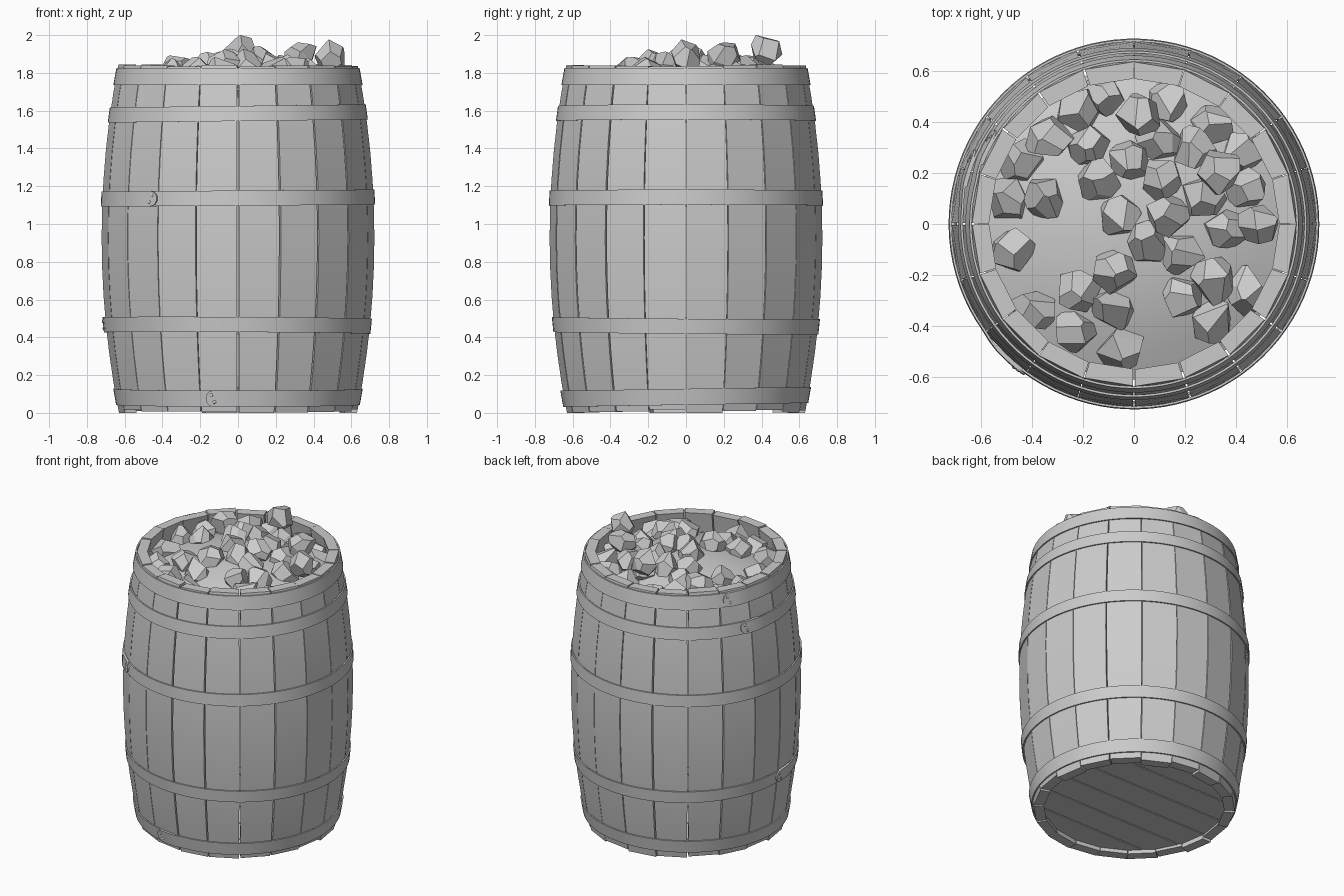
import bpy, bmesh, math, random
from mathutils import Vector

random.seed(4)
cube = bpy.data.objects.get("Cube")
if cube:
    bpy.data.objects.remove(cube, do_unlink=True)

grey = bpy.data.materials.new("plain_grey")
grey.use_nodes = True
grey.diffuse_color = (0.6, 0.6, 0.6, 1)
bsdf = grey.node_tree.nodes["Principled BSDF"]
bsdf.inputs["Base Color"].default_value = (0.6, 0.6, 0.6, 1)
bsdf.inputs["Roughness"].default_value = 0.8


def finish(bm, name, smooth=True):
    bmesh.ops.recalc_face_normals(bm, faces=bm.faces)
    mesh = bpy.data.meshes.new(name)
    bm.to_mesh(mesh)
    bm.free()
    mesh.materials.append(grey)
    obj = bpy.data.objects.new(name, mesh)
    bpy.context.collection.objects.link(obj)
    if smooth:
        bpy.ops.object.select_all(action='DESELECT')
        obj.select_set(True)
        bpy.context.view_layer.objects.active = obj
        bpy.ops.object.shade_smooth_by_angle(angle=math.radians(30))
    return obj


def loft(bm, rings):
    """Join equal rings of points into a capped solid."""
    loops = [[bm.verts.new(p) for p in ring] for ring in rings]
    n = len(loops[0])
    for a, b in zip(loops, loops[1:]):
        for i in range(n):
            j = (i + 1) % n
            bm.faces.new((a[i], a[j], b[j], b[i]))
    bm.faces.new(loops[0])
    bm.faces.new(loops[-1])


def polar(r, a, z):
    return Vector((r * math.cos(a), r * math.sin(a), z))


def bulge(z):
    """Outer radius of the barrel at a height."""
    return 0.722 - 0.088 * ((z - 0.93) / 0.91) ** 2


# Staves: twenty flat-faced bowed boards with narrow uneven gaps
STAVES, WALL = 20, 0.066
STEP = math.tau / STAVES
gaps = [random.uniform(0.002, 0.007) for _ in range(STAVES)]
bm = bmesh.new()
for k in range(STAVES):
    a0 = k * STEP + gaps[k]
    a1 = (k + 1) * STEP - gaps[(k + 1) % STAVES]
    bottom = 0.0 if k % 5 == 0 else random.uniform(0.0, 0.018)
    top = random.uniform(1.832, 1.845)
    rings = []
    for i in range(13):
        z = bottom + (top - bottom) * i / 12
        r = bulge(z)
        rings.append([polar(r, a0, z), polar(r, a1, z),
                      polar(r - WALL, a1, z), polar(r - WALL, a0, z)])
    loft(bm, rings)
finish(bm, "staves")


# Hoops: bands that overlap themselves, ending in a rounded riveted tab
def hoop(name, z, height, end_deg, turn, tilt_x=0.0, tilt_y=0.0):
    bm = bmesh.new()
    end, overlap, count = math.radians(end_deg), 0.22, 96
    start = -(math.tau + overlap)
    steps = [start + (math.tau + overlap - 0.06) * i / count for i in range(count)]
    steps += [-0.06 + 0.06 * math.sin(i / 8 * math.pi / 2) for i in range(9)]

    def place(s, v, out):
        a = end + turn * s
        zz = z + tilt_x * math.cos(a) + tilt_y * math.sin(a) + v
        lift = 0.008 * min(1, max(0, (s + overlap + 0.1) / 0.1))
        return polar(bulge(zz) + lift + out, a, zz)

    for_rings = []
    for s in steps:
        t = max(0.0, (s + 0.06) / 0.06)
        h = height / 2 * max(0.08, math.sqrt(max(0.0, 1 - t * t)))
        for_rings.append([place(s, -h, -0.002), place(s, h, -0.002),
                          place(s, h, 0.007), place(s, -h, 0.007)])
    loft(bm, for_rings)
    finish(bm, name)
    # rivets
    bm = bmesh.new()
    for s, v in ((-0.045, 0.018), (-0.07, -0.018)):
        p = place(s, v, 0.006)
        geo = bmesh.ops.create_uvsphere(bm, u_segments=10, v_segments=6, radius=0.010)
        axis = Vector((p.x, p.y, 0)).normalized()
        for w in geo["verts"]:
            w.co -= axis * w.co.dot(axis) * 0.4
            w.co += p
    finish(bm, name + "_rivets")


hoop("hoop_bottom", 0.085, 0.085, -105, -1, 0.0, 0.010)
hoop("hoop_lower", 0.462, 0.08, 178, -1, -0.004, -0.006)
hoop("hoop_middle", 1.137, 0.08, -126, 1, 0.005, 0.0)
hoop("hoop_upper", 1.585, 0.08, 155, -1, 0.008, 0.0)
hoop("hoop_top", 1.780, 0.09, 146, -1)

# Bottom: straight planks trimmed to a disc
PLANKS, DISC = 6, 0.592
bm = bmesh.new()
for k in range(PLANKS):
    y0 = -DISC + 2 * DISC * k / PLANKS + 0.004
    y1 = -DISC + 2 * DISC * (k + 1) / PLANKS - 0.004
    ys = [y0 + (y1 - y0) * i / 8 for i in range(9)]
    right = [(math.sqrt(DISC ** 2 - y * y), y) for y in ys]
    outline = right + [(-x, y) for x, y in reversed(right)]
    loft(bm, [[(x, y, z) for x, y in outline] for z in (0.035, 0.07)])
finish(bm, "bottom_planks")


# Fill: a smooth mound inside the rim
def mound(r):
    return 1.835 - 0.145 * (r / 0.61) ** 2


bm = bmesh.new()
SEG = 40
rows = [[bm.verts.new(polar(r, i * math.tau / SEG, mound(r))) for i in range(SEG)]
        for r in (0.1, 0.2, 0.3, 0.4, 0.5, 0.61)]
tip = bm.verts.new((0, 0, mound(0)))
for i in range(SEG):
    j = (i + 1) % SEG
    bm.faces.new((tip, rows[0][i], rows[0][j]))
    for a, b in zip(rows, rows[1:]):
        bm.faces.new((a[i], b[i], b[j], a[j]))
fill = finish(bm, "fill_mound")
if fill.data.polygons[0].normal.z < 0:
    fill.data.flip_normals()

# Stones: lumps cut from a cube by jittered planes, (x, y, extra height)
STONES = [
    (-.12, .50, 0), (.13, .47, 0), (-.22, .44, .03), (.02, .43, .14), (.31, .39, 0),
    (-.33, .34, .05), (-.18, .30, 0), (.10, .33, 0), (.24, .29, .02), (.42, .28, .03),
    (-.44, .25, 0), (-.02, .25, .02), (.11, .18, .01), (.33, .20, .09), (.27, .10, 0),
    (-.14, .17, 0), (.44, .14, 0), (-.35, .11, 0), (-.49, .09, 0), (-.06, .03, 0),
    (.13, .04, .02), (.36, -.02, 0), (.49, 0, .14), (.05, -.07, 0), (.18, -.11, 0),
    (-.48, -.10, 0), (-.08, -.18, .01), (.31, -.21, .01), (-.22, -.26, 0),
    (.44, -.27, 0), (.19, -.28, 0), (-.39, -.34, .02), (-.08, -.33, 0),
    (.30, -.38, 0), (-.23, -.42, 0), (-.05, -.49, 0)]


def stone(index, x, y, extra):
    bm = bmesh.new()
    bmesh.ops.create_cube(bm, size=0.3)
    twist = random.uniform(0, math.tau)
    for i in range(13):
        h = 1 - 2 * (i + 0.5) / 13
        n = polar(math.sqrt(1 - h * h), twist + i * 2.39996, h)
        n += Vector([random.uniform(-0.3, 0.3) for _ in range(3)])
        n.normalize()
        cut = bmesh.ops.bisect_plane(
            bm, geom=bm.verts[:] + bm.edges[:] + bm.faces[:], dist=1e-5,
            plane_co=n * random.uniform(0.062, 0.076), plane_no=n, clear_outer=True)
        edges = [e for e in cut["geom_cut"] if isinstance(e, bmesh.types.BMEdge)]
        if edges:
            bmesh.ops.holes_fill(bm, edges=edges, sides=0)
    high = max(v.co.z for v in bm.verts)
    top = mound(math.hypot(x, y)) + 0.095 + extra
    if index == 3:
        top = 2.0
    bmesh.ops.translate(bm, verts=bm.verts, vec=(x, y, top - high))
    finish(bm, f"stone_{index + 1}", smooth=False)


for i, (x, y, extra) in enumerate(STONES):
    stone(i, x, y, extra)
